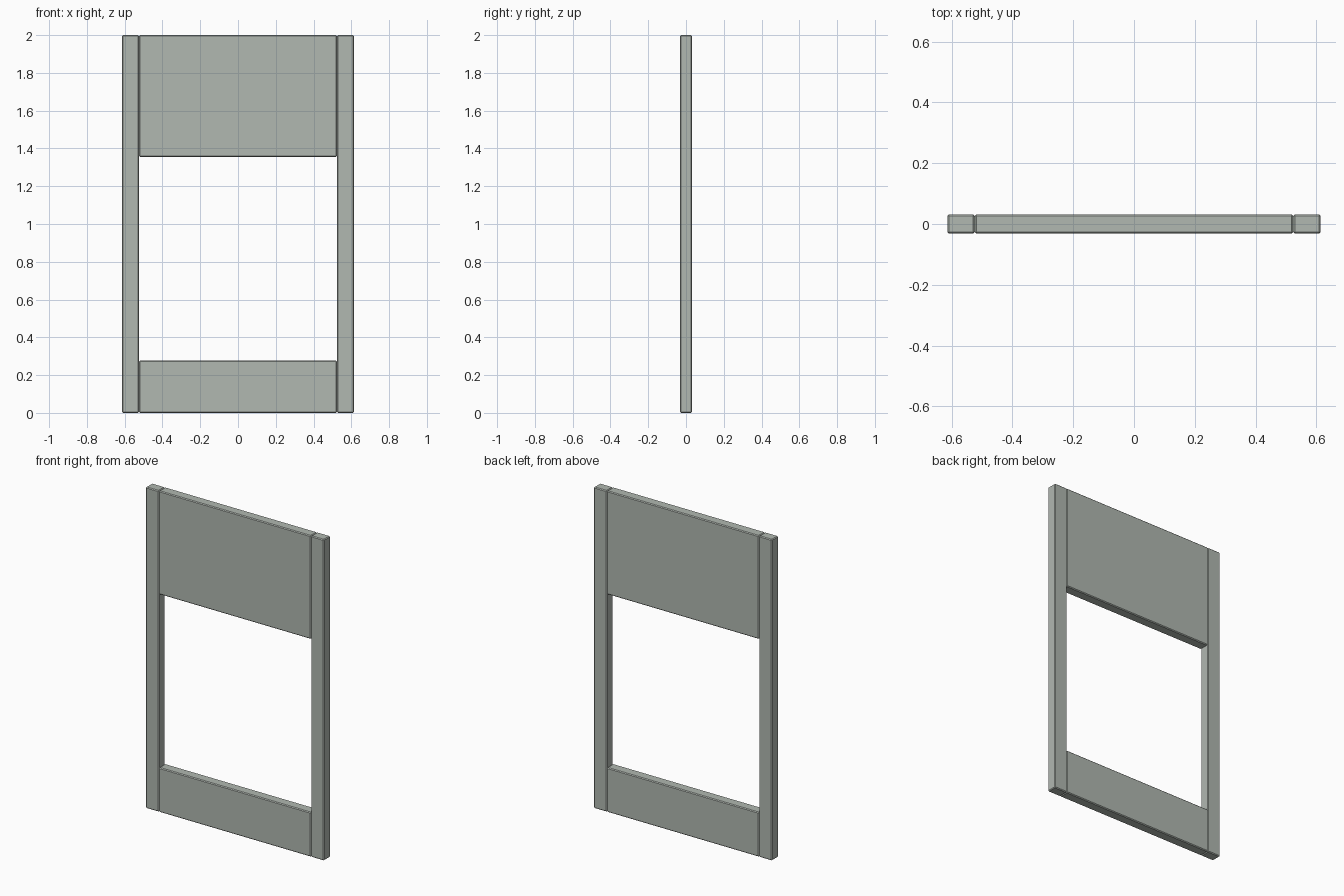
import bpy

if "Cube" in bpy.data.objects:
    bpy.data.objects.remove(bpy.data.objects["Cube"])

DEPTH = 0.063    # board thickness along y
HALF = 0.614     # half of the overall width
INNER = 0.524    # joint between posts and rails
CHAMFER = 0.005

# Grey-green paint
paint = bpy.data.materials.new("grey_green_paint")
paint.diffuse_color = (0.44, 0.48, 0.44, 1)
paint.use_nodes = True
paint.node_tree.nodes["Principled BSDF"].inputs["Base Color"].default_value = paint.diffuse_color


def board(name, x0, x1, z0, z1):
    """Chamfered board spanning the given x and z ranges."""
    bpy.ops.mesh.primitive_cube_add(size=1, location=((x0 + x1) / 2, 0, (z0 + z1) / 2))
    ob = bpy.context.object
    ob.name = name
    ob.scale = (x1 - x0, DEPTH, z1 - z0)
    bpy.ops.object.transform_apply(location=False, rotation=False, scale=True)
    bevel = ob.modifiers.new("chamfer", 'BEVEL')
    bevel.width = CHAMFER
    bevel.segments = 1
    ob.data.materials.append(paint)
    return ob


# Full-height side posts
board("left_post", -HALF, -INNER, 0, 2)
board("right_post", INNER, HALF, 0, 2)

# Rails above and below the window opening
board("top_panel", -INNER, INNER, 1.356, 2)
board("bottom_rail", -INNER, INNER, 0, 0.277)
